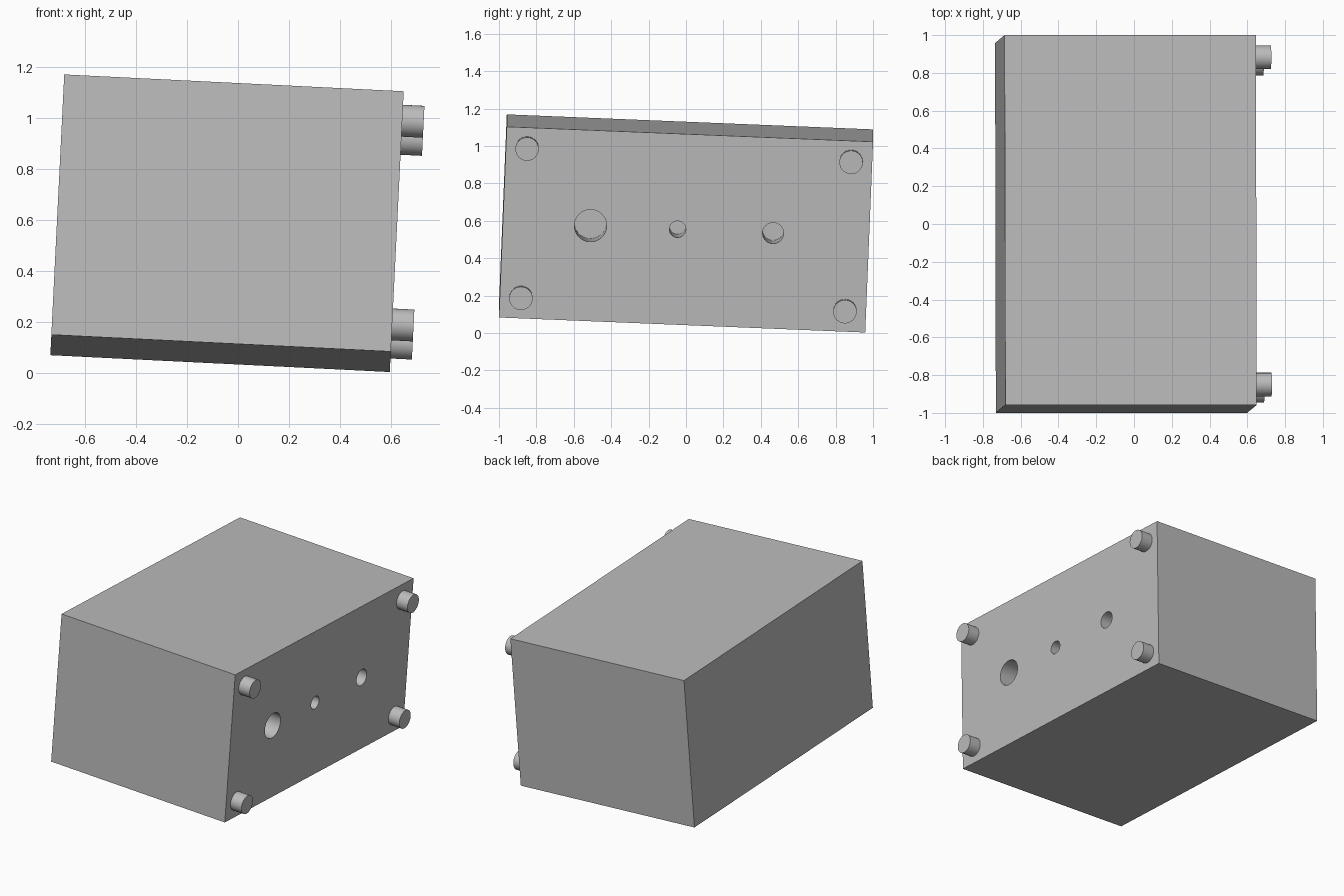
import bpy
from math import radians
from mathutils import Matrix, Vector, Euler

cube = bpy.data.objects.get("Cube")
if cube:
    bpy.data.objects.remove(cube, do_unlink=True)

grey = bpy.data.materials.new("plain_grey")
grey.use_nodes = True
colour = (0.5, 0.5, 0.5, 1)
grey.diffuse_color = colour
grey.node_tree.nodes["Principled BSDF"].inputs["Base Color"].default_value = colour

# The whole enclosure leans slightly
HALF = Vector((0.666, 0.98, 0.511))
TILT = Matrix.Translation((-0.043, 0, 0.586)) @ Euler((-0.041, 0.0495, 0)).to_matrix().to_4x4()


def finish(obj, name):
    obj.name = name
    obj.data.materials.clear()
    obj.data.materials.append(grey)
    return obj


def smooth(obj):
    bpy.ops.object.select_all(action="DESELECT")
    obj.select_set(True)
    bpy.context.view_layer.objects.active = obj
    bpy.ops.object.shade_smooth_by_angle(angle=radians(30))


def side_cylinder(name, radius, x0, x1, y, z):
    """Cylinder along the enclosure's own x axis, from x0 to x1."""
    bpy.ops.mesh.primitive_cylinder_add(vertices=48, radius=radius, depth=x1 - x0)
    obj = bpy.context.object
    obj.matrix_world = (TILT @ Matrix.Translation(((x0 + x1) / 2, y, z))
                        @ Matrix.Rotation(radians(90), 4, "Y"))
    return finish(obj, name)


# Enclosure block
bpy.ops.mesh.primitive_cube_add(size=2)
body = finish(bpy.context.object, "enclosure_body")
body.data.transform(Matrix.Diagonal((*HALF, 1)))
body.matrix_world = TILT

# Three blind holes along the middle of the right side
for name, radius, y in (("large", 0.086, -0.511), ("small", 0.044, -0.045), ("medium", 0.056, 0.466)):
    cutter = side_cylinder(name + "_hole_cutter", radius, HALF.x - 0.35, HALF.x + 0.1, y, 0)
    cutter.hide_render = True
    bpy.context.view_layer.objects.active = body
    cut = body.modifiers.new(name + "_hole", "BOOLEAN")
    cut.operation = "DIFFERENCE"
    cut.solver = "EXACT"
    cut.object = cutter
    bpy.ops.object.modifier_apply(modifier=cut.name)
    bpy.data.objects.remove(cutter, do_unlink=True)
smooth(body)

# Four round feet near the corners of the right side
for y, front in ((-0.867, "front"), (0.867, "back")):
    for z, level in ((-0.4, "lower"), (0.4, "upper")):
        foot = side_cylinder(f"{front}_{level}_foot", 0.0625, HALF.x - 0.01, HALF.x + 0.084, y, z)
        smooth(foot)
